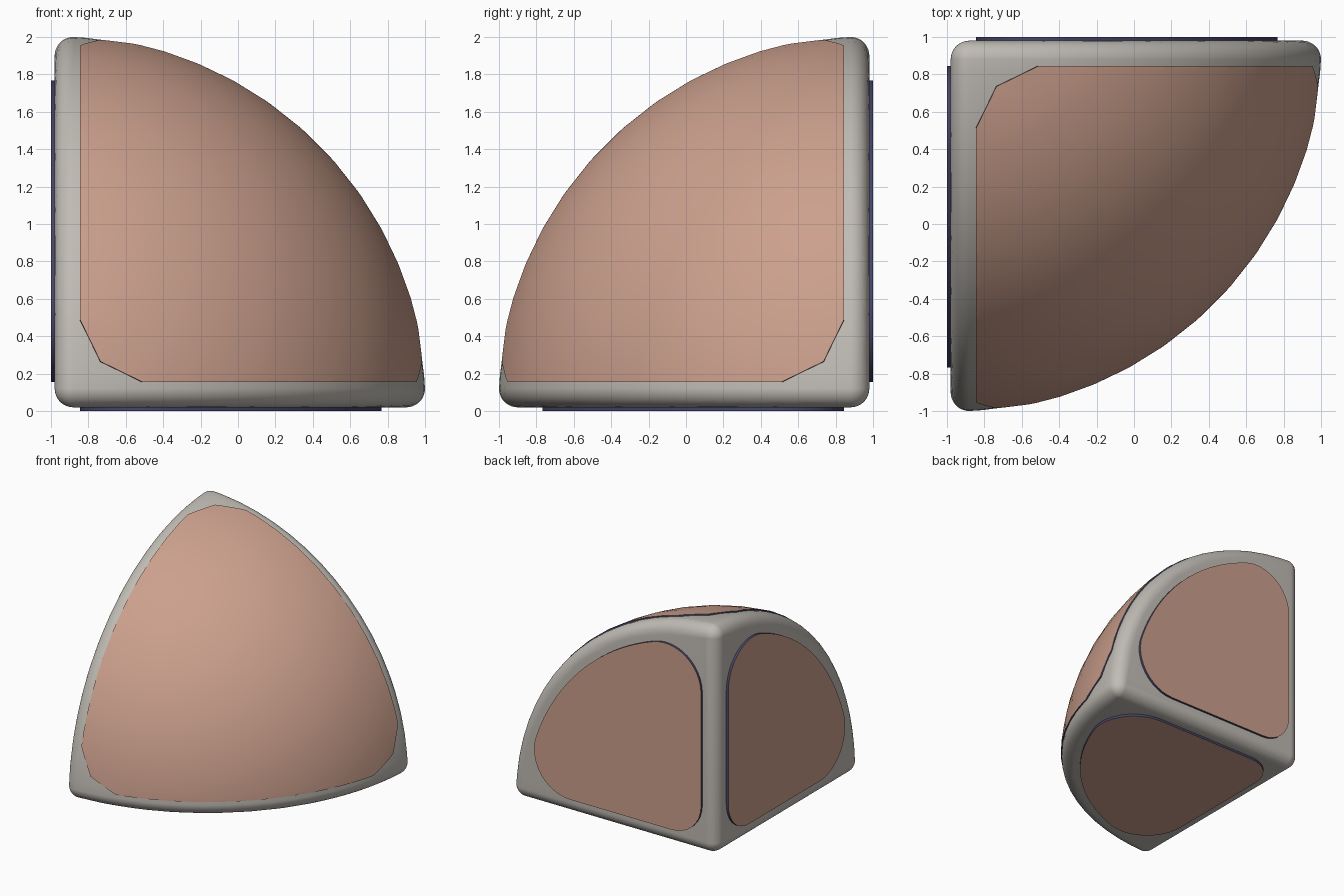
import bpy, bmesh, math
from mathutils import Vector

if "Cube" in bpy.data.objects:
    bpy.data.objects.remove(bpy.data.objects["Cube"])

BODY_R, EDGE_R = 1.985, 0.10      # body sphere radius, edge rounding
CAP_R, GAP = 1.996, 0.135         # curved panel radius, panel inset


def material(name, rgb):
    m = bpy.data.materials.new(name)
    m.diffuse_color = (*rgb, 1)
    m.use_nodes = True
    m.node_tree.nodes["Principled BSDF"].inputs["Base Color"].default_value = m.diffuse_color
    return m


grey = material("warm grey", (0.53, 0.50, 0.46))
clay = material("clay pink", (0.60, 0.35, 0.265))
navy = material("dark navy", (0.06, 0.06, 0.14))


def finish(bm, name, mats, angle=30):
    """Octant space (corner at the origin) to model space, then shade."""
    for v in bm.verts:
        u, w, h = v.co
        v.co = (u - 0.98, 0.98 - w, h + 0.02)
    bmesh.ops.recalc_face_normals(bm, faces=bm.faces[:])
    me = bpy.data.meshes.new(name)
    bm.to_mesh(me)
    bm.free()
    for m in mats:
        me.materials.append(m)
    ob = bpy.data.objects.new(name, me)
    bpy.context.collection.objects.link(ob)
    bpy.ops.object.select_all(action='DESELECT')
    ob.select_set(True)
    bpy.context.view_layer.objects.active = ob
    bpy.ops.object.shade_smooth_by_angle(angle=math.radians(angle))
    return ob


def axis(k, s=1.0):
    v = Vector((0, 0, 0))
    v[k] = s
    return v


# Body: ball octant with rounded edges, hull of an inner octant grown by EDGE_R
def support(n):
    p = Vector((EDGE_R,) * 3)
    free = [i for i in range(3) if n[i] > 1e-6]
    while free:
        rad = math.sqrt((BODY_R - EDGE_R) ** 2 - (3 - len(free)) * EDGE_R ** 2)
        length = math.sqrt(sum(n[i] ** 2 for i in free))
        low = [i for i in free if n[i] / length * rad < EDGE_R]
        if not low:
            for i in free:
                p[i] = n[i] / length * rad
            break
        free = [i for i in free if i not in low]
    return p


bm = bmesh.new()
N = 18
for k in range(3):
    for s in (-1, 1):
        for i in range(N + 1):
            for j in range(N + 1):
                n = axis(k, s)
                n[(k + 1) % 3] = math.tan((2 * i / N - 1) * math.pi / 4)
                n[(k + 2) % 3] = math.tan((2 * j / N - 1) * math.pi / 4)
                n.normalize()
                bm.verts.new(support(n) + n * EDGE_R)
    for t in range(0, 360, 5):     # rims of the flat sides
        n = Vector((0, 0, 0))
        n[(k + 1) % 3] = math.cos(math.radians(t))
        n[(k + 2) % 3] = math.sin(math.radians(t))
        bm.verts.new(support(n) - axis(k, EDGE_R))
bmesh.ops.remove_doubles(bm, verts=bm.verts[:], dist=0.001)
bmesh.ops.convex_hull(bm, input=bm.verts[:])
bmesh.ops.delete(bm, geom=[v for v in bm.verts if not v.link_faces], context='VERTS')
bmesh.ops.dissolve_limit(bm, angle_limit=math.radians(0.3),
                         verts=bm.verts[:], edges=bm.edges[:])
finish(bm, "body", [grey], 40)


# Flat panels: rounded quarter discs with navy rims
def arc(cx, cy, r, a0, a1, n):
    return [(cx + r * math.cos(a0 + (a1 - a0) * i / n),
             cy + r * math.sin(a0 + (a1 - a0) * i / n)) for i in range(n + 1)]


R, r, ri = 1.83, 0.35, 0.28
c = GAP + r
d = math.sqrt((R - r) ** 2 - c ** 2)
a = math.atan2(c, d)
H = math.pi / 2
outline = (arc(GAP + ri, GAP + ri, ri, 2 * H, 3 * H, 8)
           + arc(d, c, r, -H, a, 12)
           + arc(0, 0, R, a, H - a, 16)[1:-1]
           + arc(c, d, r, H - a, 2 * H, 12))

for k, name in enumerate(("left_panel", "back_panel", "bottom_panel")):
    bm = bmesh.new()
    rings = []
    for depth in (-0.02, 0.02):
        ring = []
        for p, q in outline:
            co = axis(k, depth)
            co[(k + 1) % 3], co[(k + 2) % 3] = p, q
            ring.append(bm.verts.new(co))
        rings.append(ring)
    for ring in rings:
        bm.faces.new(ring)
    for i in range(len(outline)):
        j = (i + 1) % len(outline)
        f = bm.faces.new((rings[0][i], rings[0][j], rings[1][j], rings[1][i]))
        f.material_index = 1
    finish(bm, name, [clay, navy])

# Curved panel: spherical triangle trimmed by planes, navy rim sunk into the body
bm = bmesh.new()
n = 18
grid = {(i, j): bm.verts.new(Vector((i, j, n - i - j)).normalized() * CAP_R)
        for i in range(n + 1) for j in range(n + 1 - i)}
for i in range(n):
    for j in range(n - i):
        bm.faces.new((grid[i, j], grid[i + 1, j], grid[i, j + 1]))
        if i + j < n - 1:
            bm.faces.new((grid[i + 1, j], grid[i + 1, j + 1], grid[i, j + 1]))
cuts = []
for k in range(3):
    cuts.append((axis(k, GAP), axis(k)))
    for m in ((k + 1) % 3, (k + 2) % 3):   # two-step corner cuts
        cuts.append((axis(k, GAP) + axis(m, 0.47), axis(k, 0.225) + axis(m, 0.11)))
for co, no in cuts:
    bmesh.ops.bisect_plane(bm, geom=bm.verts[:] + bm.edges[:] + bm.faces[:], dist=1e-5,
                           plane_co=co, plane_no=no.normalized(), clear_inner=True)
cap = set(bm.faces)
rim = [e for e in bm.edges if e.is_boundary]
ext = bmesh.ops.extrude_edge_only(bm, edges=rim)["geom"]
for v in ext:
    if isinstance(v, bmesh.types.BMVert):
        v.co *= 0.98
bmesh.ops.holes_fill(bm, edges=[e for e in bm.edges if e.is_boundary], sides=0)
for f in bm.faces:
    f.material_index = 0 if f in cap else 1
finish(bm, "curved_panel", [clay, navy])
